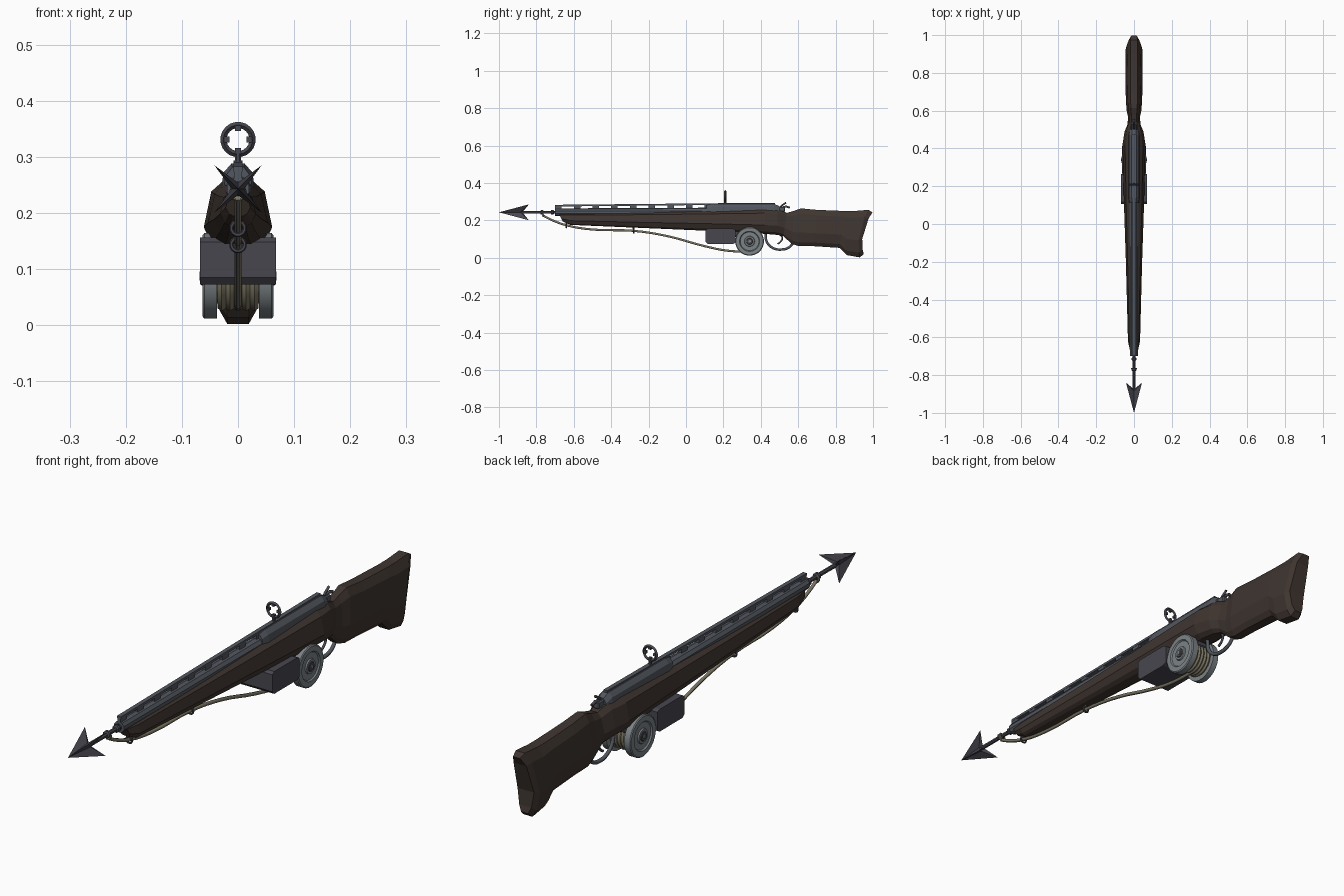
import bpy, bmesh, math
from mathutils import Vector

if "Cube" in bpy.data.objects:
    bpy.data.objects.remove(bpy.data.objects["Cube"])


def mat(name, r, g, b):
    m = bpy.data.materials.new(name)
    m.diffuse_color = (r, g, b, 1)
    m.use_nodes = True
    m.node_tree.nodes["Principled BSDF"].inputs["Base Color"].default_value = m.diffuse_color
    return m


WOOD = mat("dark_wood", .05, .036, .03)
IRON = mat("dark_iron", .065, .062, .078)
STEEL = mat("blue_steel", .085, .095, .115)
REEL = mat("light_steel", .2, .225, .24)
ROPE = mat("rope", .2, .18, .125)


def add(name, verts, faces, m):
    me = bpy.data.meshes.new(name)
    me.from_pydata([tuple(v) for v in verts], [], faces)
    bm = bmesh.new()
    bm.from_mesh(me)
    bmesh.ops.recalc_face_normals(bm, faces=bm.faces)
    bm.to_mesh(me)
    bm.free()
    me.materials.append(m)
    o = bpy.data.objects.new(name, me)
    bpy.context.collection.objects.link(o)
    return o


def loft(name, rings, m, caps=True):
    n = len(rings[0])
    verts = [v for r in rings for v in r]
    faces = [(a * n + i, a * n + (i + 1) % n, a * n + n + (i + 1) % n, a * n + n + i)
             for a in range(len(rings) - 1) for i in range(n)]
    if caps:
        # symmetric strip caps so that bowed ends stay clean
        for base in (0, len(verts) - n):
            faces += [(base + i, base + i + 1, base + n - 2 - i, base + n - 1 - i)
                      for i in range(n // 2 - 1)]
    return add(name, verts, faces, m)


def lathe(name, axis, centre, profile, n, m):
    """Profile of (position along axis, radius) around the x, y or z axis."""
    c = Vector(centre)
    rings = []
    for p, r in profile:
        ring = []
        for i in range(n):
            a = 2 * math.pi * (i + .5) / n
            u, v = r * math.cos(a), r * math.sin(a)
            ring.append(c + Vector({'x': (p, u, v), 'y': (u, p, v), 'z': (u, v, p)}[axis]))
        rings.append(ring)
    return loft(name, rings, m)


def box(name, lo, hi, m, bevel=0):
    x0, y0, z0 = lo
    x1, y1, z1 = hi
    o = loft(name, [[(x0, y, z0), (x0, y, z1), (x1, y, z1), (x1, y, z0)] for y in (y0, y1)], m)
    if bevel:
        b = o.modifiers.new("bevel", 'BEVEL')
        b.width, b.segments = bevel, 1
    return o


def ring(name, axis, centre, major, minor, m, n=20, k=6):
    prof = [(minor * math.sin(2 * math.pi * j / k), major + minor * math.cos(2 * math.pi * j / k))
            for j in range(k + 1)]
    o = lathe(name, axis, centre, prof, n, m)
    bm = bmesh.new()
    bm.from_mesh(o.data)
    # remove the end caps and close the tube
    hidden = [f for f in bm.faces if f.index >= n * k]
    bmesh.ops.delete(bm, geom=hidden, context='FACES')
    bmesh.ops.remove_doubles(bm, verts=bm.verts, dist=1e-5)
    bmesh.ops.recalc_face_normals(bm, faces=bm.faces)
    bm.to_mesh(o.data)
    bm.free()
    return o


def tube(name, pts, radius, m, smooth=True):
    cu = bpy.data.curves.new(name, 'CURVE')
    cu.dimensions = '3D'
    cu.bevel_depth, cu.bevel_resolution, cu.use_fill_caps = radius, 1, True
    cu.resolution_u = 4
    if smooth:
        s = cu.splines.new('BEZIER')
        s.bezier_points.add(len(pts) - 1)
        for b, p in zip(s.bezier_points, pts):
            b.co = p
            b.handle_left_type = b.handle_right_type = 'AUTO'
    else:
        s = cu.splines.new('POLY')
        s.points.add(len(pts) - 1)
        for b, p in zip(s.points, pts):
            b.co = (*p, 1)
    cu.materials.append(m)
    o = bpy.data.objects.new(name, cu)
    bpy.context.collection.objects.link(o)
    return o


# wooden stock: top y, top z, bottom y, bottom z, half width, bow
SHAPE = [(1, .42), (.85, .78), (.36, 1), (.1, .74), (0, .42)]


def section(yt, zt, yb, zb, w, bow):
    half = [(w * k, yb + (yt - yb) * t + bow * 4 * t * (1 - t), zb + (zt - zb) * t) for t, k in SHAPE]
    return half + [(-x, y, z) for x, y, z in reversed(half)]


loft("stock", [section(*s) for s in [
    (-.68, .236, -.66, .195, .022, 0), (-.62, .238, -.62, .176, .032, 0),
    (-.2, .243, -.2, .158, .043, 0), (.1, .25, .1, .145, .053, 0),
    (.42, .258, .42, .128, .061, 0), (.49, .258, .49, .122, .05, 0),
    (.54, .24, .52, .115, .034, 0), (.575, .25, .565, .075, .032, 0),
    (.615, .264, .6, .063, .04, 0), (.7, .256, .68, .062, .044, 0),
    (.85, .25, .82, .053, .046, 0), (.9, .25, .86, .014, .046, -.015),
    (.975, .256, .93, .002, .045, -.025), (.997, .243, .95, .02, .034, -.027)]], WOOD)

# barrel, receiver and vented rib
lathe("barrel", 'y', (0, 0, .243),
      [(-.6, .011), (-.7, .011), (-.7, .021), (-.68, .021), (.2, .025)], 10, STEEL)
loft("receiver", [[(x * s, y, z) for x, z in
                   [(.012, .288 + d), (.026, .272 + d), (.03, .24),
                    (-.03, .24), (-.026, .272 + d), (-.012, .288 + d)]]
                  for y, s, d in [(.11, .85, -.006), (.14, 1, 0), (.47, 1, 0), (.5, .8, -.012)]], STEEL)
loft("top_rib", [[(-.008, y, z - .009), (-.008, y, z), (.008, y, z), (.008, y, z - .009)]
                 for y, z in [(-.7, .283), (.12, .291), (.475, .294)]], STEEL)
for i in range(9):
    y = -.7 + i * .1
    box(f"rib_post_{i}", (-.007, y, .255), (.007, y + .035, .279 + i * .001), STEEL)

# ring sight on its post
ring("ring_sight", 'y', (0, .21, .331), .026, .0055, IRON, 20, 4)
lathe("sight_post", 'z', (0, .21, 0), [(.285, .008), (.295, .006), (.306, .006)], 8, IRON)
for i in range(4):
    a = i * math.pi / 2
    x, z = .02 * math.cos(a), .331 + .02 * math.sin(a)
    box(f"sight_nub_{i}", (x - .005, .205, z - .005), (x + .005, .215, z + .005), IRON)

# harpoon shaft, collars and four-bladed head
lathe("harpoon_shaft", 'y', (0, 0, .243), [(-.9, .008), (-.55, .008)], 8, IRON)
for y in (-.77, -.715):
    lathe(f"shaft_collar_{y}", 'y', (0, y, .243), [(-.008, .009), (-.005, .014), (.005, .014), (.008, .009)], 8, IRON)
star = []
for i in range(8):
    a = math.pi / 4 * (i + 1)
    r, y = ((.06, -.84) if i % 2 == 0 else (.011, -.885))
    star.append((r * math.cos(a), y, .243 + r * math.sin(a)))
add("harpoon_head", star + [(0, -1, .243), (0, -.875, .243)],
    [f for i in range(8) for f in ((i, (i + 1) % 8, 8), ((i + 1) % 8, i, 9))], IRON)

# rope line and its eyelets
tube("rope_line", [(0, -.768, .228), (0, -.72, .203), (0, -.64, .174), (0, -.5, .151),
                   (0, -.28, .144), (0, -.1, .116), (0, .1, .062), (0, .22, .038), (0, .34, .032)], .0065, ROPE)
ring("rope_knot", 'y', (0, -.765, .236), .012, .004, ROPE, 12)
for y, z in ((-.64, .173), (-.28, .144)):
    ring(f"rope_eyelet_{y}", 'y', (0, y, z), .012, .004, IRON, 12)
    lathe(f"eyelet_stem_{y}", 'z', (0, y, z), [(.01, .005), (.03, .005)], 6, IRON)

# reel: axle, flanges, wound rope
RC = (0, .34, .088)
lathe("reel_axle", 'x', RC, [(-.066, .016), (-.064, .018), (.064, .018), (.066, .016)], 12, IRON)
lathe("reel_drum", 'x', RC, [(-.04, .05), (.04, .05)], 16, ROPE)
for s in (-1, 1):
    lathe(f"reel_flange_{s}", 'x', RC,
          [(s * .037, .077), (s * .06, .077), (s * .063, .073), (s * .063, .054),
           (s * .058, .05), (s * .058, .028), (s * .063, .026), (s * .063, .018)], 24, REEL)
    lathe(f"reel_bolt_{s}", 'x', RC, [(s * .06, .008), (s * .069, .008)], 6, REEL)
for i in range(5):
    ring(f"rope_coil_{i}", 'x', ((i - 2) * .0145, RC[1], RC[2]), .054, .009, ROPE, 24)

# winch housing ahead of the reel
loft("reel_housing", [[(-.068, y, z0), (-.068, y, z1), (.068, y, z1), (.068, y, z0)]
                      for y, z0, z1 in [(.105, .085, .148), (.116, .073, .156), (.25, .073, .156), (.265, .08, .15)]], IRON)
box("reel_bracket", (-.03, .24, .11), (.03, .4, .16), IRON, .006)

# trigger guard, trigger, hammer
tube("trigger_guard", [(0, .425, .13), (0, .432, .085), (0, .465, .052), (0, .51, .044),
                       (0, .55, .055), (0, .578, .085)], .0075, STEEL)
tube("trigger", [(0, .5, .128), (0, .515, .105), (0, .505, .085), (0, .49, .074)], .005, IRON)
box("hammer_base", (-.012, .475, .245), (.012, .53, .272), STEEL, .004)
tube("hammer_spur", [(0, .5, .262), (0, .51, .278), (0, .535, .295)], .005, IRON, False)
tube("cocking_lever", [(0, .51, .268), (0, .535, .274), (0, .555, .268)], .006, IRON, False)

# round parts shade smooth, hard edges stay crisp
bpy.ops.object.select_all(action='DESELECT')
for o in bpy.data.objects:
    if o.type == 'MESH' and o.name.startswith(("reel_flange", "rope_coil", "barrel")):
        o.select_set(True)
        bpy.context.view_layer.objects.active = o
bpy.ops.object.shade_smooth_by_angle(angle=math.radians(32))
